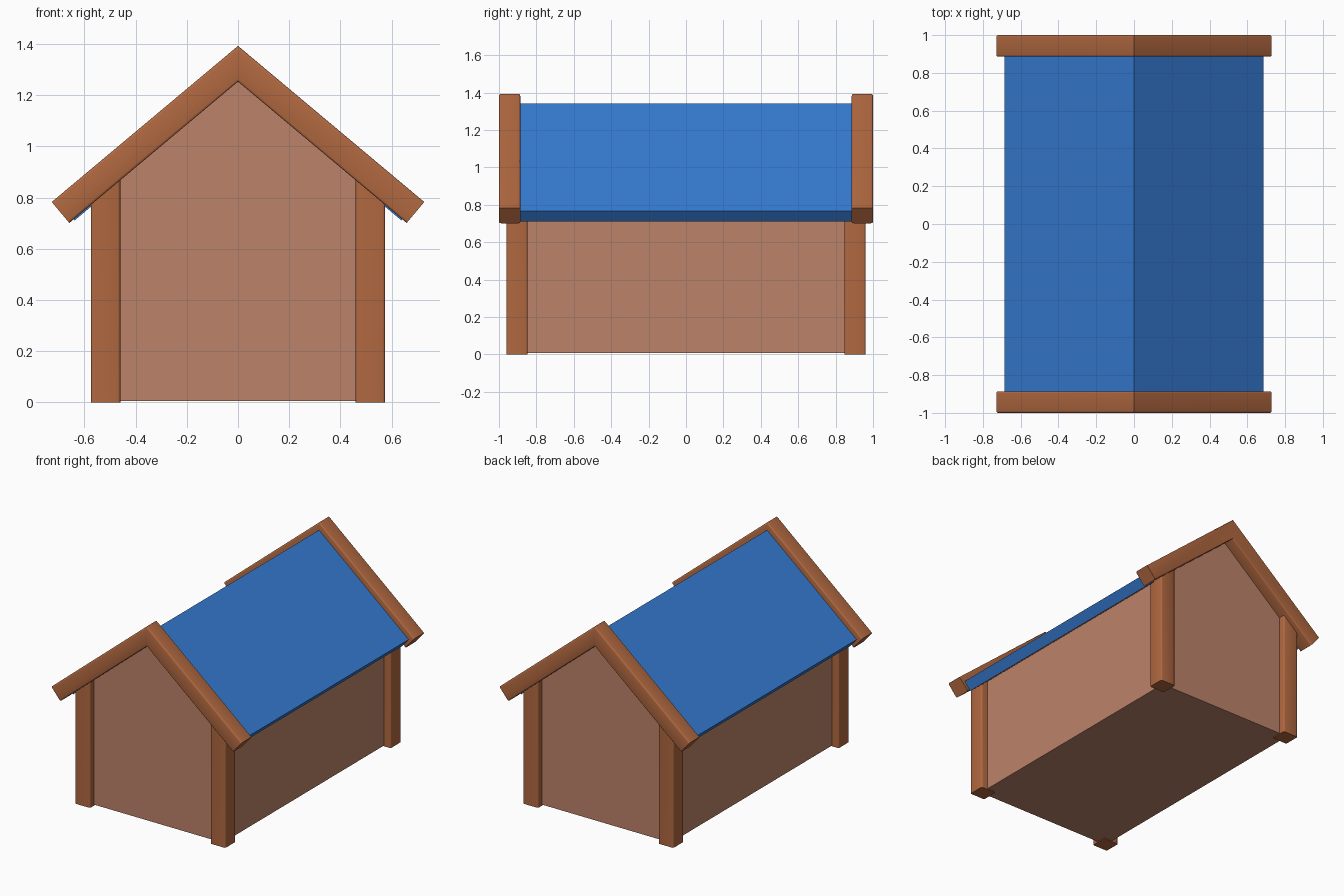
import bpy
import bmesh
import math

cube = bpy.data.objects.get("Cube")
if cube:
    bpy.data.objects.remove(cube, do_unlink=True)

PITCH = math.atan2(0.61, 0.728)
RISE = math.tan(PITCH)


def material(name, rgb):
    mat = bpy.data.materials.new(name)
    mat.use_nodes = True
    mat.diffuse_color = (*rgb, 1)
    mat.node_tree.nodes["Principled BSDF"].inputs["Base Color"].default_value = (*rgb, 1)
    return mat


timber = material("brown timber", (0.434, 0.138, 0.051))
plaster = material("pale clay wall", (0.505, 0.228, 0.145))
blue = material("blue roofing", (0.037, 0.202, 0.658))


def extrude(name, profile, y0, y1, mats, round_edge=None):
    """Extrude an x-z profile along y; optionally round the edges chosen by a rule."""
    bm = bmesh.new()
    face = bm.faces.new([bm.verts.new((x, y0, z)) for x, z in profile])
    new = bmesh.ops.extrude_face_region(bm, geom=[face])["geom"]
    verts = [v for v in new if isinstance(v, bmesh.types.BMVert)]
    bmesh.ops.translate(bm, verts=verts, vec=(0, y1 - y0, 0))
    bmesh.ops.recalc_face_normals(bm, faces=bm.faces)
    if round_edge:
        edges = [e for e in bm.edges if round_edge(e)]
        bmesh.ops.bevel(bm, geom=edges, offset=0.01, segments=3, profile=0.5,
                        affect='EDGES', clamp_overlap=True)
    mesh = bpy.data.meshes.new(name)
    bm.to_mesh(mesh)
    bm.free()
    for mat in mats:
        mesh.materials.append(mat)
    obj = bpy.data.objects.new(name, mesh)
    bpy.context.collection.objects.link(obj)
    if round_edge:
        bpy.ops.object.select_all(action='DESELECT')
        obj.select_set(True)
        bpy.context.view_layer.objects.active = obj
        bpy.ops.object.shade_smooth_by_angle(angle=math.radians(35))
    return obj


def chevron(top, thick, reach):
    """Inverted V outline with square-cut eaves."""
    eave = top - reach * RISE
    inner = (reach - thick * math.sin(PITCH), eave - thick * math.cos(PITCH))
    right = [(reach, eave), inner]
    left = [(-x, z) for x, z in reversed(right)]
    return [(0, top)] + right + [(0, top - thick / math.cos(PITCH))] + left


def along_slope(edge):
    d = edge.verts[1].co - edge.verts[0].co
    return abs(d.y) < 0.001 and d.length > 0.3


def upright(edge):
    d = edge.verts[1].co - edge.verts[0].co
    return abs(d.z) > 0.3


# House body, a gabled prism
half, ridge = 0.525, 1.258
shoulder = ridge - half * RISE
extrude("walls", [(-half, 0.006), (half, 0.006), (half, shoulder), (0, ridge), (-half, shoulder)],
        -0.915, 0.915, [plaster])

# Corner posts with tops cut to the roof pitch
for side, sx in (("left", 1), ("right", -1)):
    for end, sy in (("front", -1), ("back", 1)):
        a, b = 0.46, 0.575
        top = 1.28
        profile = [(sx * a, 0), (sx * b, 0), (sx * b, top - b * RISE), (sx * a, top - a * RISE)]
        y0, y1 = sorted((sy * 0.847, sy * 0.96))
        extrude(f"{end}_{side}_post", profile, y0, y1, [timber], upright)

# Roof sheet: blue above and at the eaves, timber underneath
roof = extrude("roof", chevron(1.34, 0.072, 0.685), -0.888, 0.888, [blue, timber])
for poly in roof.data.polygons:
    if poly.normal.z < -0.7:
        poly.material_index = 1

# Gable trim boards at both ends
for end, sy in (("front", -1), ("back", 1)):
    y0, y1 = sorted((sy * 0.886, sy * 1.0))
    extrude(f"{end}_gable_trim", chevron(1.393, 0.107, 0.728), y0, y1, [timber], along_slope)
